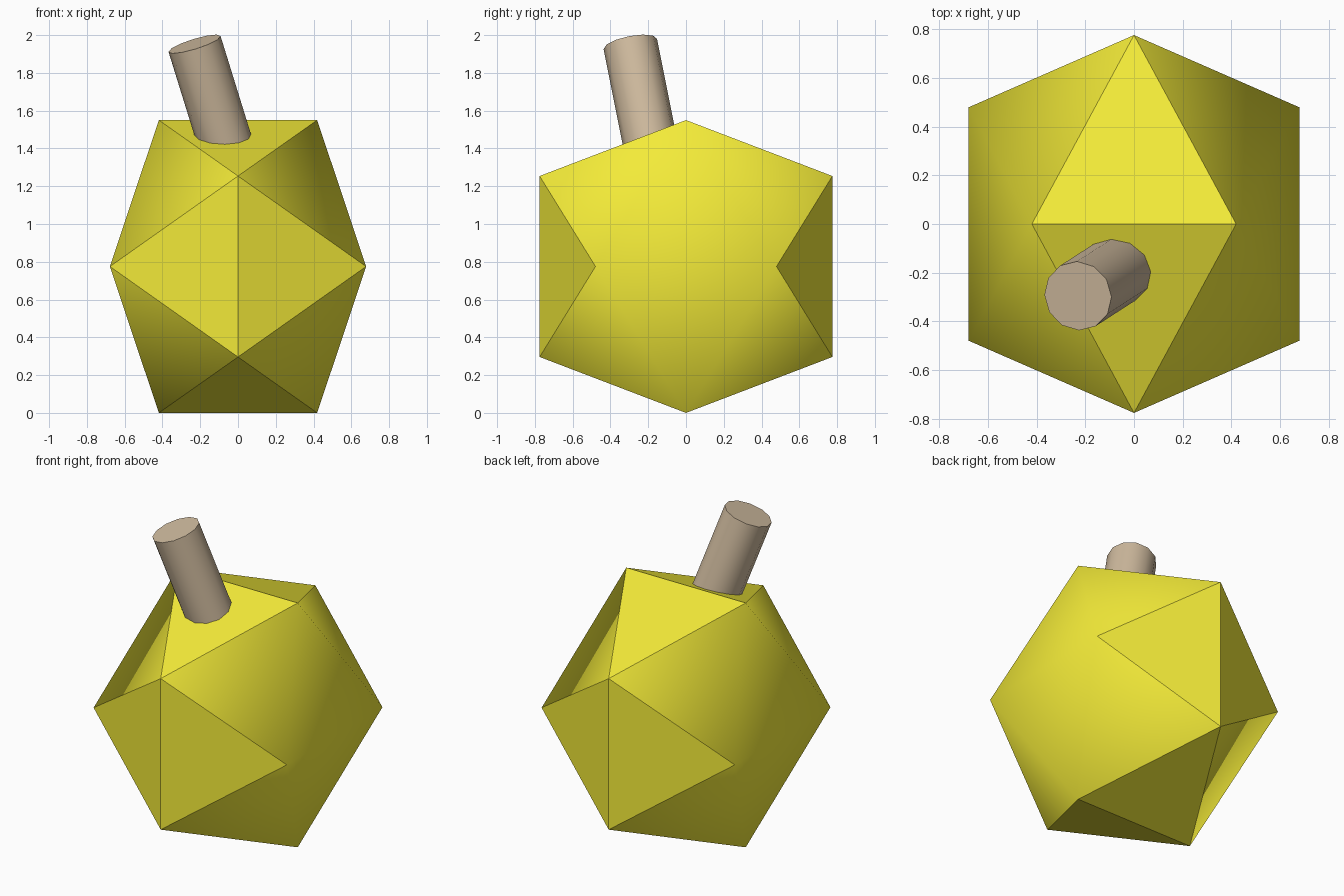
import bpy, bmesh, math
from mathutils import Vector

if "Cube" in bpy.data.objects:
    bpy.data.objects.remove(bpy.data.objects["Cube"])


def finish(bm, name, color, angle):
    bmesh.ops.recalc_face_normals(bm, faces=bm.faces[:])
    mesh = bpy.data.meshes.new(name)
    bm.to_mesh(mesh)
    bm.free()
    obj = bpy.data.objects.new(name, mesh)
    bpy.context.collection.objects.link(obj)
    mat = bpy.data.materials.new(name + "_color")
    mat.diffuse_color = color
    mat.use_nodes = True
    mat.node_tree.nodes["Principled BSDF"].inputs["Base Color"].default_value = mat.diffuse_color
    mesh.materials.append(mat)
    bpy.ops.object.select_all(action='DESELECT')
    obj.select_set(True)
    bpy.context.view_layer.objects.active = obj
    bpy.ops.object.shade_smooth_by_angle(angle=math.radians(angle))
    return obj


# Body: icosahedron narrowed along x, resting on its bottom edge
short, squeeze, half_height = 0.479, 0.875, 0.775
bm = bmesh.new()
for s in (-1, 1):
    for t in (-1, 1):
        a, b = s * short, t * half_height
        for x, y, z in ((a, 0, b), (0, b, a), (b, a, 0)):
            bm.verts.new((x * squeeze, y, z + half_height))
bmesh.ops.convex_hull(bm, input=bm.verts[:])
finish(bm, "body", (0.90, 0.83, 0.04, 1), 40.2)

# Stem: tilted twelve-sided cylinder sunk into the body
top = Vector((-0.23, -0.295, 1.953))
axis = Vector((-0.31, -0.2, 1)).normalized()
length = 0.68
bm = bmesh.new()
bmesh.ops.create_cone(bm, cap_ends=True, segments=12,
                      radius1=0.144, radius2=0.144, depth=length)
stem = finish(bm, "stem", (0.62, 0.49, 0.34, 1), 40)
stem.rotation_mode = 'QUATERNION'
stem.rotation_quaternion = Vector((0, 0, 1)).rotation_difference(axis)
stem.location = top - axis * length / 2
